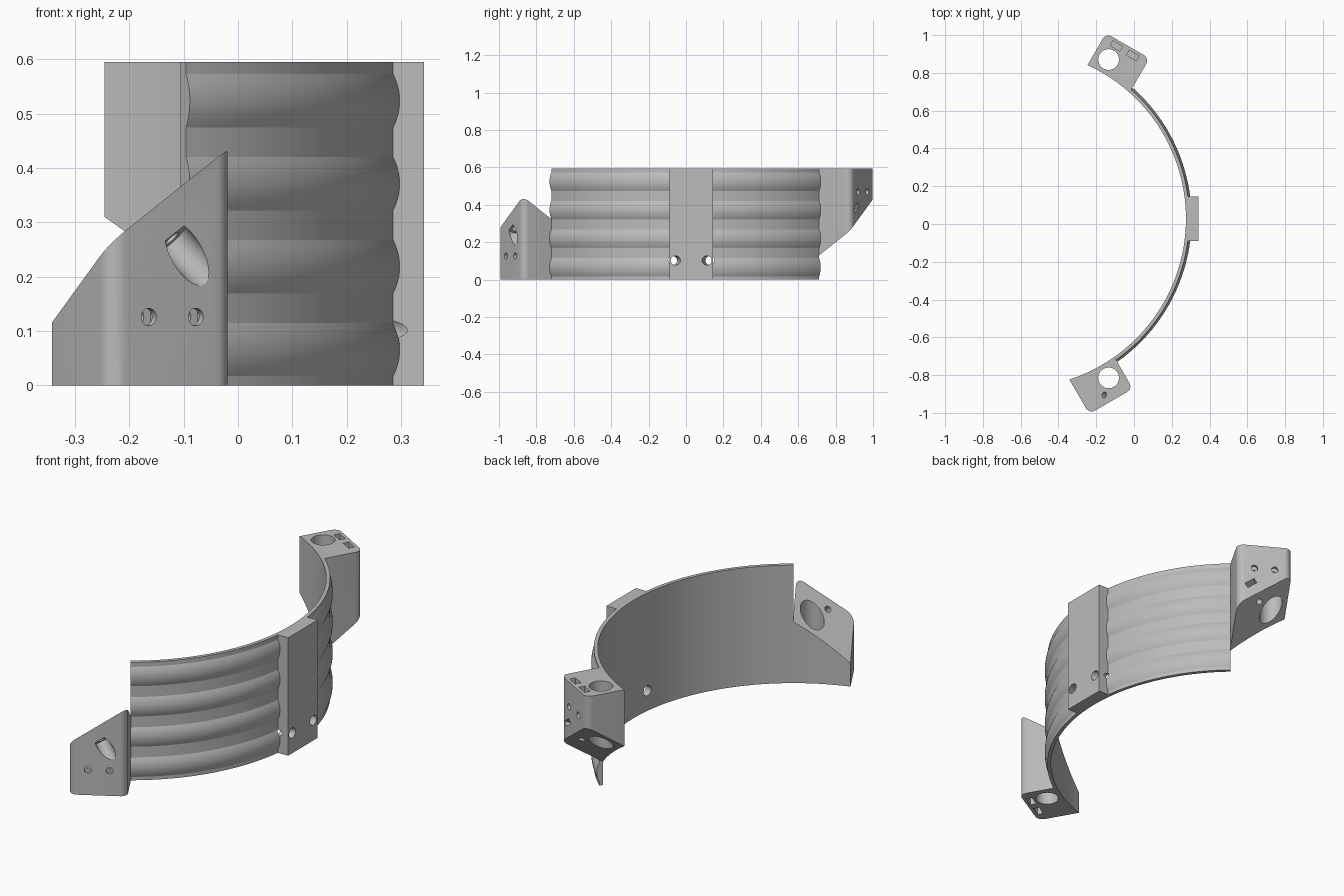
import bpy, bmesh, math
from mathutils import Matrix, Vector

cube = bpy.data.objects.get("Cube")
if cube:
    bpy.data.objects.remove(cube, do_unlink=True)

H = 0.595                                # band height
R_IN, R_OUT, RIB = 0.896, 0.914, 0.012   # band radii and rib bulge
CENTRE = Matrix.Translation((-0.621, 0.028, 0))
SLOPE = Vector((0.69, -0.69, 1)).normalized()

grey = bpy.data.materials.new("plain_grey")
grey.use_nodes = True
grey.diffuse_color = (0.5, 0.5, 0.5, 1)
grey.node_tree.nodes["Principled BSDF"].inputs["Base Color"].default_value = (0.5, 0.5, 0.5, 1)


def make(name, bm):
    bmesh.ops.recalc_face_normals(bm, faces=bm.faces[:])
    mesh = bpy.data.meshes.new(name)
    bm.to_mesh(mesh)
    bm.free()
    mesh.materials.append(grey)
    ob = bpy.data.objects.new(name, mesh)
    bpy.context.collection.objects.link(ob)
    return ob


def rod(start, end, radius):
    """Cylinder cutter between two points."""
    a, b = Vector(start), Vector(end)
    axis = b - a
    bm = bmesh.new()
    bmesh.ops.create_cone(bm, cap_ends=True, segments=32, radius1=radius, radius2=radius,
                          depth=axis.length,
                          matrix=Matrix.Translation((a + b) / 2) @ axis.to_track_quat('Z', 'Y').to_matrix().to_4x4())
    return make("cutter", bm)


def box(name, centre, size, turn=Matrix()):
    bm = bmesh.new()
    bmesh.ops.create_cube(bm, size=1, matrix=Matrix.Translation(centre) @ turn @ Matrix.Diagonal((*size, 1)))
    return make(name, bm)


def cut(ob, cutters):
    bpy.context.view_layer.objects.active = ob
    for c in cutters:
        mod = ob.modifiers.new("cut", 'BOOLEAN')
        mod.operation, mod.solver, mod.object = 'DIFFERENCE', 'EXACT', c
        bpy.ops.object.modifier_apply(modifier=mod.name)
        bpy.data.objects.remove(c, do_unlink=True)


def finish(ob, matrix):
    ob.data.transform(matrix)
    bpy.ops.object.select_all(action='DESELECT')
    ob.select_set(True)
    bpy.context.view_layer.objects.active = ob
    bpy.ops.object.shade_smooth_by_angle(angle=math.radians(20))


# Curved band with four bulging ribs, swept round the ring axis
profile = [(R_IN, H), (R_IN, 0), (R_OUT, 0)]
for i in range(4):
    for k in range(11):
        t = k / 10
        profile.append((R_OUT + RIB * 4 * t * (1 - t), 0.017 + 0.1525 * i + 0.098 * t))
profile.append((R_OUT, H))
bm = bmesh.new()
steps, a0, a1 = 72, math.radians(-54.9), math.radians(48.4)
rings = []
for s in range(steps + 1):
    a = a0 + (a1 - a0) * s / steps
    rings.append([bm.verts.new((r * math.cos(a), r * math.sin(a), z)) for r, z in profile])
n = len(profile)
for p, q in zip(rings, rings[1:]):
    for k in range(n):
        bm.faces.new((p[k], p[(k + 1) % n], q[(k + 1) % n], q[k]))
bm.faces.new(rings[0])
bm.faces.new(rings[-1])
band = make("ribbed_band", bm)

# Upright pad in the middle of the band
pad = box("centre_pad", (0.934, 0, H / 2), (0.058, 0.235, H))

# Two splayed holes through pad and band
for ob in (band, pad):
    cut(ob, [rod((0.855, s * 0.112, 0.102), (1.0, s * 0.074, 0.102), 0.025) for s in (-1, 1)])
    finish(ob, CENTRE)


def clamp_block(name, angle, upper):
    """End block with slanted mating face; local x runs along the ring, y points outwards."""
    x0, x1, y1, f = -0.082, 0.184, 1.087, 0.035
    pts = []
    for k in range(13):
        x = x0 + (x1 - x0) * k / 12
        pts.append((x, math.sqrt(R_IN ** 2 - x * x)))
    for cx, start in ((x1 - f, 0), (x0 + f, 90)):
        for k in range(9):
            a = math.radians(start + 90 * k / 8)
            pts.append((cx + f * math.cos(a), y1 - f + f * math.sin(a)))
    bm = bmesh.new()
    base = bm.faces.new([bm.verts.new((x, y, 0)) for x, y in pts])
    up = bmesh.ops.extrude_face_region(bm, geom=[base], use_keep_orig=True)["geom"]
    bmesh.ops.translate(bm, vec=(0, 0, H), verts=[g for g in up if isinstance(g, bmesh.types.BMVert)])
    res = bmesh.ops.bisect_plane(bm, geom=bm.verts[:] + bm.edges[:] + bm.faces[:],
                                 plane_co=(0, 1, 0.328), plane_no=SLOPE,
                                 clear_inner=upper, clear_outer=not upper)
    rim = [g for g in res["geom_cut"] if isinstance(g, bmesh.types.BMEdge)]
    bmesh.ops.holes_fill(bm, edges=rim, sides=0)
    block = make(name, bm)

    # Main pin hole, cross holes and their nut slots
    end = H if upper else 0
    inward = -1 if upper else 1
    cutters = [rod((0, 0.973, -0.1), (0, 0.973, H + 0.1), 0.055)]
    for x in (0, 0.1):
        z = end + inward * 0.126
        cutters.append(rod((x, 1.0, z), (x, 1.2, z), 0.016))
        cutters.append(box("cutter", (x, 1.056, end + inward * 0.06), (0.06, 0.03, 0.18)))

    # Screw hole square to the slanted face
    hit = Vector((0.066, 1.04, 0.31))
    if upper:
        cutters.append(rod(hit - SLOPE * 0.05, hit + SLOPE * 0.11, 0.016))
        side = Vector((1, 0, -0.69)).normalized()
        out = SLOPE.cross(side)
        turn = Matrix((side, out, SLOPE)).transposed().to_4x4()
        cutters.append(box("cutter", hit + SLOPE * 0.055 + out * 0.06, (0.055, 0.18, 0.024), turn))
    else:
        cutters.append(rod(hit + SLOPE * 0.05, hit - SLOPE * 0.08, 0.016))
        cutters.append(rod(hit - SLOPE * 0.055, hit - SLOPE * 0.25, 0.033))
    cut(block, cutters)
    finish(block, CENTRE @ Matrix.Rotation(math.radians(angle - 90), 4, 'Z'))


clamp_block("back_clamp_block", 60, True)
clamp_block("front_clamp_block", -60, False)
